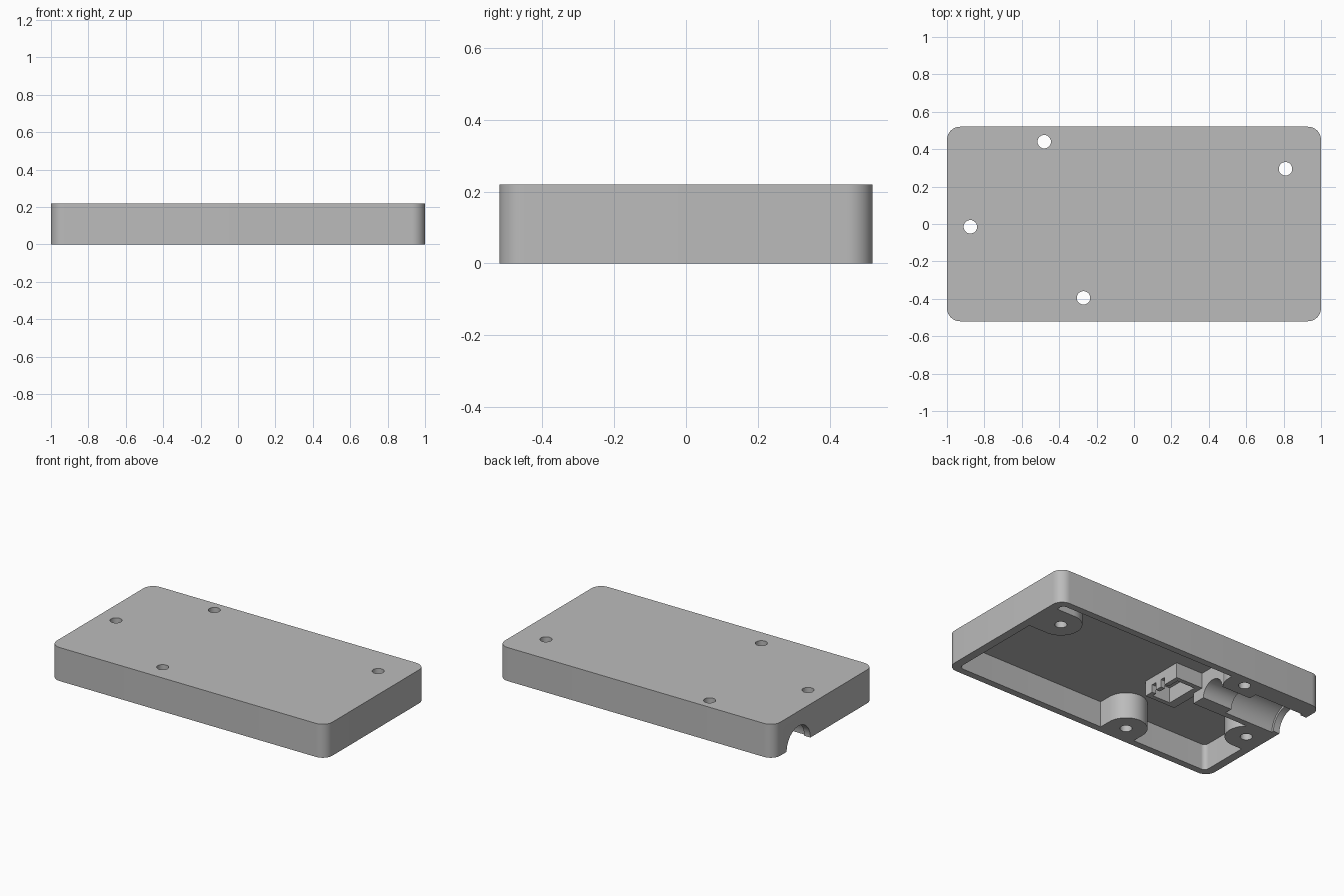
import bpy
import bmesh
from math import cos, sin, pi, radians
from mathutils import Matrix

cube = bpy.data.objects.get("Cube")
if cube:
    bpy.data.objects.remove(cube, do_unlink=True)

grey = bpy.data.materials.new("plain grey")
grey.use_nodes = True
grey.diffuse_color = (0.5, 0.5, 0.5, 1)
grey.node_tree.nodes["Principled BSDF"].inputs["Base Color"].default_value = (0.5, 0.5, 0.5, 1)


def make_object(name, bm):
    bmesh.ops.recalc_face_normals(bm, faces=bm.faces)
    mesh = bpy.data.meshes.new(name)
    bm.to_mesh(mesh)
    bm.free()
    mesh.materials.append(grey)
    obj = bpy.data.objects.new(name, mesh)
    bpy.context.collection.objects.link(obj)
    return obj


def rounded_slab(name, half_x, half_y, z0, z1, radius, steps=10):
    """Box with rounded vertical edges."""
    bm = bmesh.new()
    ring = []
    for i, (sx, sy) in enumerate([(1, 1), (-1, 1), (-1, -1), (1, -1)]):
        for k in range(steps + 1):
            a = (i + k / steps) * pi / 2
            ring.append(bm.verts.new((sx * (half_x - radius) + radius * cos(a),
                                      sy * (half_y - radius) + radius * sin(a), z0)))
    face = bm.faces.new(ring)
    top = bmesh.ops.extrude_face_region(bm, geom=[face])["geom"]
    bmesh.ops.translate(bm, vec=(0, 0, z1 - z0),
                        verts=[v for v in top if isinstance(v, bmesh.types.BMVert)])
    return make_object(name, bm)


def box(name, x, y, z):
    bm = bmesh.new()
    place = Matrix.Translation((sum(x) / 2, sum(y) / 2, sum(z) / 2))
    size = Matrix.Diagonal((x[1] - x[0], y[1] - y[0], z[1] - z[0], 1))
    bmesh.ops.create_cube(bm, size=1, matrix=place @ size)
    return make_object(name, bm)


def cylinder(name, centre, radius, length, axis="Z", sides=48):
    bm = bmesh.new()
    turn = Matrix.Rotation(radians(90), 4, "Y") if axis == "X" else Matrix()
    bmesh.ops.create_cone(bm, cap_ends=True, segments=sides, radius1=radius, radius2=radius,
                          depth=length, matrix=Matrix.Translation(centre) @ turn)
    return make_object(name, bm)


def cut(target, tool):
    """Subtract the tool from the target and discard the tool."""
    mod = target.modifiers.new("cut", "BOOLEAN")
    mod.operation = "DIFFERENCE"
    mod.solver = "EXACT"
    mod.object = tool
    bpy.context.view_layer.objects.active = target
    bpy.ops.object.modifier_apply(modifier=mod.name)
    bpy.data.objects.remove(tool, do_unlink=True)


ROOF = 0.17
INNER_X, INNER_Y = 0.945, 0.475
BOSS = 0.127
holes = [(-0.48, 0.44), (0.81, 0.295), (-0.875, -0.015), (-0.27, -0.395)]
webs = [(0, 1), (1, 0), (-1, 0), (0, -1)]  # wall each boss is joined to

# Cover body and the hollow that will be taken out of it
cover = rounded_slab("case_cover", 1, 0.52, 0, 0.22, 0.07)
hollow = rounded_slab("hollow", INNER_X, INNER_Y, -0.1, ROOF, 0.03)

# Screw bosses, each run into its nearest wall
for (hx, hy), (dx, dy) in zip(holes, webs):
    cut(hollow, cylinder("boss", (hx, hy, 0), BOSS, 0.8))
    ends_x = sorted((hx, hx + dx * 0.3)) if dx else (hx - BOSS, hx + BOSS)
    ends_y = sorted((hy, hy + dy * 0.3)) if dy else (hy - BOSS, hy + BOSS)
    cut(hollow, box("boss_web", ends_x, ends_y, (-0.4, 0.4)))

# Solid bed that holds the round channel
cut(hollow, box("channel_bed", (-1.2, -0.385), (0.085, 0.7), (-0.41, 0.41)))

# Small slotted holder hanging from the roof
holder = box("holder", (-0.41, -0.19), (-0.12, 0.165), (0.07, 0.3))
cut(holder, box("pocket", (-0.35, -0.22), (-0.09, 0.135), (0, ROOF)))
for slot_y in (-0.06, 0.02):
    cut(holder, box("slot", (-0.3, -0.1), (slot_y, slot_y + 0.035), (0, 0.12)))
cut(hollow, holder)
cut(cover, hollow)

# Stepped round channel: narrow throat, wide barrel, end lip
CHANNEL_Y = 0.262
for start, end, radius in [(-0.7, -0.3, 0.085), (-0.955, -0.6, 0.138), (-1.1, -0.9, 0.123)]:
    cut(cover, cylinder("bore", ((start + end) / 2, CHANNEL_Y, 0), radius, end - start, "X", 64))

# Screw holes right through
for hx, hy in holes:
    cut(cover, cylinder("screw_hole", (hx, hy, 0.1), 0.036, 0.6, sides=32))

bpy.ops.object.select_all(action="DESELECT")
cover.select_set(True)
bpy.context.view_layer.objects.active = cover
bpy.ops.object.shade_smooth_by_angle(angle=radians(30))
